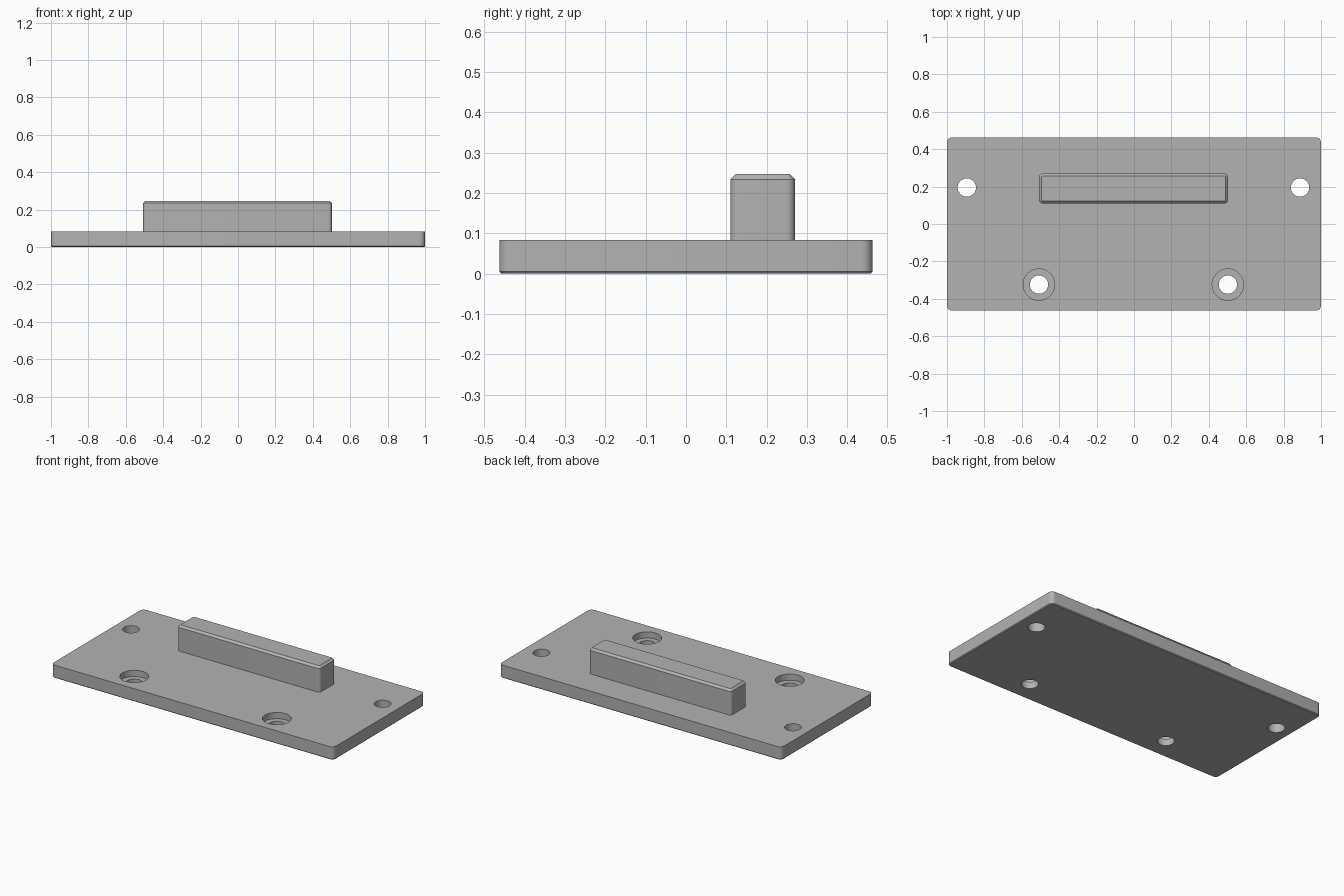
import bpy, bmesh, math

cube = bpy.data.objects.get("Cube")
if cube:
    bpy.data.objects.remove(cube, do_unlink=True)

grey = bpy.data.materials.new("plain grey")
grey.use_nodes = True
grey.diffuse_color = (0.45, 0.45, 0.45, 1)
grey.node_tree.nodes["Principled BSDF"].inputs["Base Color"].default_value = grey.diffuse_color


def make_object(name, bm):
    bmesh.ops.recalc_face_normals(bm, faces=bm.faces[:])
    mesh = bpy.data.meshes.new(name)
    bm.to_mesh(mesh)
    bm.free()
    mesh.materials.append(grey)
    obj = bpy.data.objects.new(name, mesh)
    bpy.context.collection.objects.link(obj)
    return obj


def rounded_ring(bm, x0, x1, y0, y1, radius, z, steps=8):
    """One closed outline of a rectangle with round corners."""
    corners = [(x1 - radius, y1 - radius), (x0 + radius, y1 - radius),
               (x0 + radius, y0 + radius), (x1 - radius, y0 + radius)]
    ring = []
    for quarter, (cx, cy) in enumerate(corners):
        for i in range(steps + 1):
            a = (quarter + i / steps) * math.pi / 2
            ring.append(bm.verts.new((cx + radius * math.cos(a), cy + radius * math.sin(a), z)))
    return ring


def rounded_block(name, bounds, radius, layers):
    """Stack outlines given as (height, inset) and join them into a solid."""
    x0, x1, y0, y1 = bounds
    bm = bmesh.new()
    rings = [rounded_ring(bm, x0 + d, x1 - d, y0 + d, y1 - d, radius - d, z) for z, d in layers]
    for low, high in zip(rings, rings[1:]):
        for i in range(len(low)):
            j = (i + 1) % len(low)
            bm.faces.new((low[i], low[j], high[j], high[i]))
    bm.faces.new(rings[0])
    bm.faces.new(rings[-1])
    return make_object(name, bm)


def drill(bm, x, y, radius, z0, z1):
    start = bmesh.ops.create_cone(bm, cap_ends=True, segments=48, radius1=radius,
                                  radius2=radius, depth=z1 - z0)
    bmesh.ops.translate(bm, verts=start["verts"], vec=(x, y, (z0 + z1) / 2))


def cut(target, name, holes):
    bm = bmesh.new()
    for hole in holes:
        drill(bm, *hole)
    cutter = make_object(name, bm)
    mod = target.modifiers.new(name, 'BOOLEAN')
    mod.operation = 'DIFFERENCE'
    mod.solver = 'EXACT'
    mod.object = cutter
    bpy.context.view_layer.objects.active = target
    bpy.ops.object.modifier_apply(modifier=name)
    bpy.data.objects.remove(cutter, do_unlink=True)


# Base plate with a fine chamfer underneath
plate_top = 0.083
plate = rounded_block("base_plate", (-1, 1, -0.463, 0.463), 0.028,
                      [(0, 0.005), (0.005, 0), (plate_top, 0)])

# Through holes and counterbores
shift = -0.003
rear = [(shift + s * 0.891, 0.195) for s in (-1, 1)]
front = [(shift + s * 0.505, -0.324) for s in (-1, 1)]
cut(plate, "through_holes", [(x, y, 0.049, -0.1, 0.2) for x, y in rear + front])
cut(plate, "counterbores", [(x, y, 0.084, 0.043, 0.2) for x, y in front])

# Raised bar with a chamfered top, seated on the plate
bar = rounded_block("raised_bar", (shift - 0.505, shift + 0.505, 0.11, 0.27), 0.02,
                    [(plate_top - 0.01, 0), (0.234, 0), (0.247, 0.013)])

# Smooth round walls, keep edges sharp
for obj in (plate, bar):
    bpy.ops.object.select_all(action='DESELECT')
    obj.select_set(True)
    bpy.context.view_layer.objects.active = obj
    bpy.ops.object.shade_smooth_by_angle(angle=math.radians(30))
